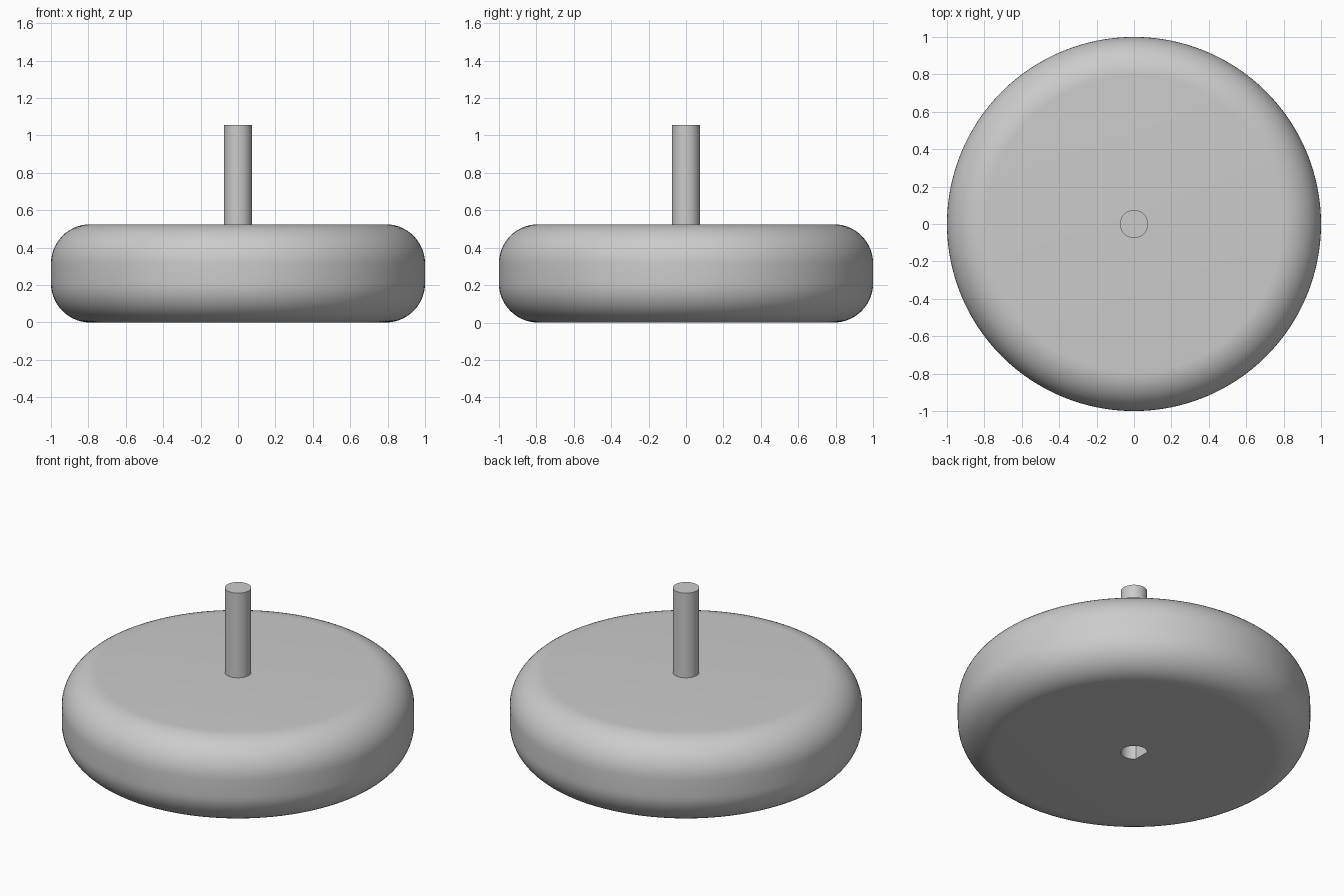
import bpy
import bmesh
import math

cube = bpy.data.objects.get("Cube")
if cube:
    bpy.data.objects.remove(cube, do_unlink=True)

RADIUS, HEIGHT, ROUNDING = 1.0, 0.525, 0.21
SHAFT_RADIUS, SHAFT_TOP = 0.075, 1.055
BORE_FLAT, BORE_DEPTH = -0.056, 0.32

grey = bpy.data.materials.new("plain_grey")
grey.use_nodes = True
colour = (0.6, 0.6, 0.6, 1)
grey.diffuse_color = colour
grey.node_tree.nodes["Principled BSDF"].inputs["Base Color"].default_value = colour


def cylinder(name, radius, bottom, top, sides):
    bpy.ops.mesh.primitive_cylinder_add(
        vertices=sides, radius=radius, depth=top - bottom,
        location=(0, 0, (bottom + top) / 2))
    obj = bpy.context.object
    obj.name = name
    bpy.ops.object.transform_apply(location=True, rotation=False, scale=False)
    obj.data.materials.append(grey)
    return obj


def activate(obj):
    bpy.ops.object.select_all(action="DESELECT")
    obj.select_set(True)
    bpy.context.view_layer.objects.active = obj


# D-shaped cutter for the bore: a round bar with one flat side
cutter = cylinder("bore_cutter", SHAFT_RADIUS, -0.1, BORE_DEPTH, 64)
bm = bmesh.new()
bm.from_mesh(cutter.data)
cut = bmesh.ops.bisect_plane(
    bm, geom=bm.verts[:] + bm.edges[:] + bm.faces[:],
    plane_co=(BORE_FLAT, 0, 0), plane_no=(-1, 0, 0), clear_outer=True)
rim = [e for e in cut["geom_cut"] if isinstance(e, bmesh.types.BMEdge)]
bmesh.ops.edgeloop_fill(bm, edges=rim)
bmesh.ops.recalc_face_normals(bm, faces=bm.faces[:])
bm.to_mesh(cutter.data)
bm.free()
cutter.hide_render = True

# Round body with softly rounded rims
body = cylinder("round_body", RADIUS, 0, HEIGHT, 128)
bevel = body.modifiers.new("rounded_rims", "BEVEL")
bevel.width = ROUNDING
bevel.segments = 14
bevel.limit_method = "ANGLE"
bevel.angle_limit = math.radians(60)
bore = body.modifiers.new("bore", "BOOLEAN")
bore.operation = "DIFFERENCE"
bore.object = cutter
bore.solver = "EXACT"
activate(body)
for modifier in ("rounded_rims", "bore"):
    bpy.ops.object.modifier_apply(modifier=modifier)
bpy.data.objects.remove(cutter, do_unlink=True)

# Central shaft, seated just inside the body
shaft = cylinder("shaft", SHAFT_RADIUS, HEIGHT - 0.1, SHAFT_TOP, 64)

for obj in (body, shaft):
    activate(obj)
    bpy.ops.object.shade_smooth_by_angle(angle=math.radians(30))
